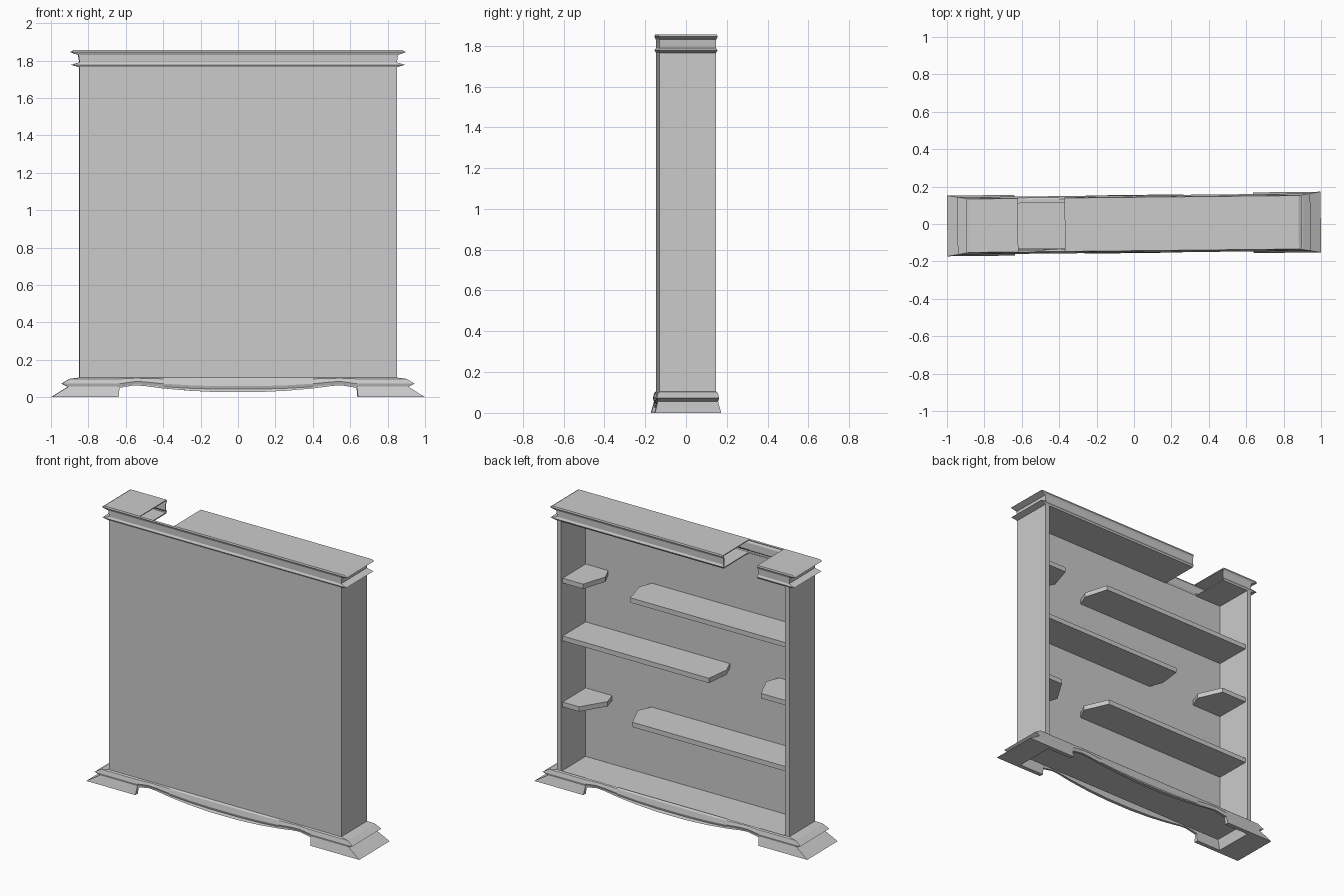
import bpy, bmesh, math
from mathutils import Matrix

if "Cube" in bpy.data.objects:
    bpy.data.objects.remove(bpy.data.objects["Cube"])

HW, HD = 0.85, 0.138          # half width and half depth of the case
TURN = Matrix.Rotation(math.radians(0.6), 4, 'Z')   # the case stands slightly turned


def finish(name, bm):
    bmesh.ops.recalc_face_normals(bm, faces=bm.faces)
    bm.transform(TURN)
    me = bpy.data.meshes.new(name)
    bm.to_mesh(me)
    bm.free()
    ob = bpy.data.objects.new(name, me)
    bpy.context.collection.objects.link(ob)
    return ob


def prism(name, pts, z0, z1):
    bm = bmesh.new()
    f = bm.faces.new([bm.verts.new((x, y, z0)) for x, y in pts])
    r = bmesh.ops.extrude_face_region(bm, geom=[f])
    for v in r['geom']:
        if isinstance(v, bmesh.types.BMVert):
            v.co.z = z1
    return finish(name, bm)


def board(name, x0, x1, y0, y1, z0, z1):
    return prism(name, [(x0, y0), (x1, y0), (x1, y1), (x0, y1)], z0, z1)


def ring_loft(profile, xs, height):
    """Loft (scale, z) levels around the plan; xs are stations along front and back."""
    bm = bmesh.new()
    rows = []
    for k, (s, z) in enumerate(profile):
        line = [-HW * s] + xs + [HW * s]
        front = [bm.verts.new((x, -HD * s, height(k, x, z))) for x in line]
        back = [bm.verts.new((x, HD * s, height(k, x, z))) for x in line]
        rows.append((front, back))
    return bm, rows


# case
for side, name in ((-1, "left_side"), (1, "right_side")):
    a, b = sorted((side * 0.82, side * HW))
    board(name, a, b, -HD, HD, 0.1, 1.77)
board("back_panel", -0.83, 0.83, -HD, -0.125, 0.1, 1.77)
board("floor_board", -0.83, 0.83, -HD, HD, 0.07, 0.1)

# broken shelves: wall side, centre height, x of the back, middle and front of the broken end
shelves = [("top_long_shelf", -1, 1.365, 0.33, 0.37, 0.325),
           ("top_shelf_stub", 1, 1.365, 0.66, 0.617, 0.67),
           ("middle_long_shelf", 1, 0.98, -0.23, -0.27, -0.25),
           ("middle_shelf_stub", -1, 0.98, -0.60, -0.56, -0.63),
           ("low_long_shelf", -1, 0.54, 0.33, 0.38, 0.31),
           ("low_shelf_stub", 1, 0.54, 0.63, 0.60, 0.70)]
for name, side, z, xb, xm, xf in shelves:
    w = side * 0.825
    prism(name, [(w, -0.1375), (xb, -0.1375), (xm, -0.04), (xf, 0.12), (w, 0.12)],
          z - 0.016, z + 0.016)

# base moulding with feet and a wavy apron
half = [(0.64, 0.0, 0.0), (0.635, 0.05, 0.0), (0.55, 0.064, 0.012), (0.50, 0.06, 0.01),
        (0.40, 0.047, 0.0), (0.25, 0.034, -0.009), (0.10, 0.027, -0.013)]
stations = [(-x, b, d) for x, b, d in half] + [(x, b, d) for x, b, d in reversed(half)]
wave = {x: (b, d) for x, b, d in stations}


def base_height(k, x, z):
    if x not in wave:
        return z
    bottom, lift = wave[x]
    if k in (4, 5):
        return bottom
    if k == 3:
        return max(z + lift, bottom + 0.004)
    return z + lift * (0.0, 0.3, 1.0, 1.0, 0, 0, 0)[k]


base_profile = [(1.0, 0.105), (1.06, 0.098), (1.11, 0.072), (1.07, 0.056),
                (1.175, 0.0), (0.97, 0.0), (0.95, 0.075)]


def base_scaled(k, x, s):
    # the raised apron does not flare as far as the feet
    return 1.07 + (s - 1.07) * max(0.0, 1 - wave[x][0] / 0.06) if k == 4 and x in wave else s


bm, rows = ring_loft(base_profile, [s[0] for s in stations], base_height)
for k, (front, back) in enumerate(rows):
    for row, sgn in ((front, -1), (back, 1)):
        for i, (x, b, d) in enumerate(stations):
            row[i + 1].co.y = sgn * HD * base_scaled(k, x, base_profile[k][0])
for (f0, b0), (f1, b1) in zip(rows, rows[1:]):
    for r0, r1 in ((f0, f1), (b0, b1)):
        for i in range(len(r0) - 1):
            bm.faces.new((r0[i], r0[i + 1], r1[i + 1], r1[i]))
    for e in (0, -1):
        bm.faces.new((f0[e], b0[e], b1[e], f1[e]))
finish("base_moulding", bm)

# hollow crown moulding with a broken gap in its top, bottom and rear
crown_profile = [(1.035, 1.855), (1.055, 1.845), (1.005, 1.83), (0.998, 1.79),
                 (1.05, 1.777), (1.0, 1.765)]
bm, rows = ring_loft(crown_profile, [-0.62, -0.37], lambda k, x, z: z)
for (f0, b0), (f1, b1) in zip(rows, rows[1:]):
    for i in range(3):
        bm.faces.new((f0[i], f0[i + 1], f1[i + 1], f1[i]))
        if i != 1:
            bm.faces.new((b0[i], b0[i + 1], b1[i + 1], b1[i]))
    for e in (0, -1):
        bm.faces.new((f0[e], b0[e], b1[e], f1[e]))
for f, b in (rows[0], rows[-1]):
    for i in (0, 2):
        bm.faces.new((f[i], f[i + 1], b[i + 1], b[i]))
crown = finish("crown_moulding", bm)
mod = crown.modifiers.new("thickness", 'SOLIDIFY')
mod.thickness = 0.008
mod.offset = -1
